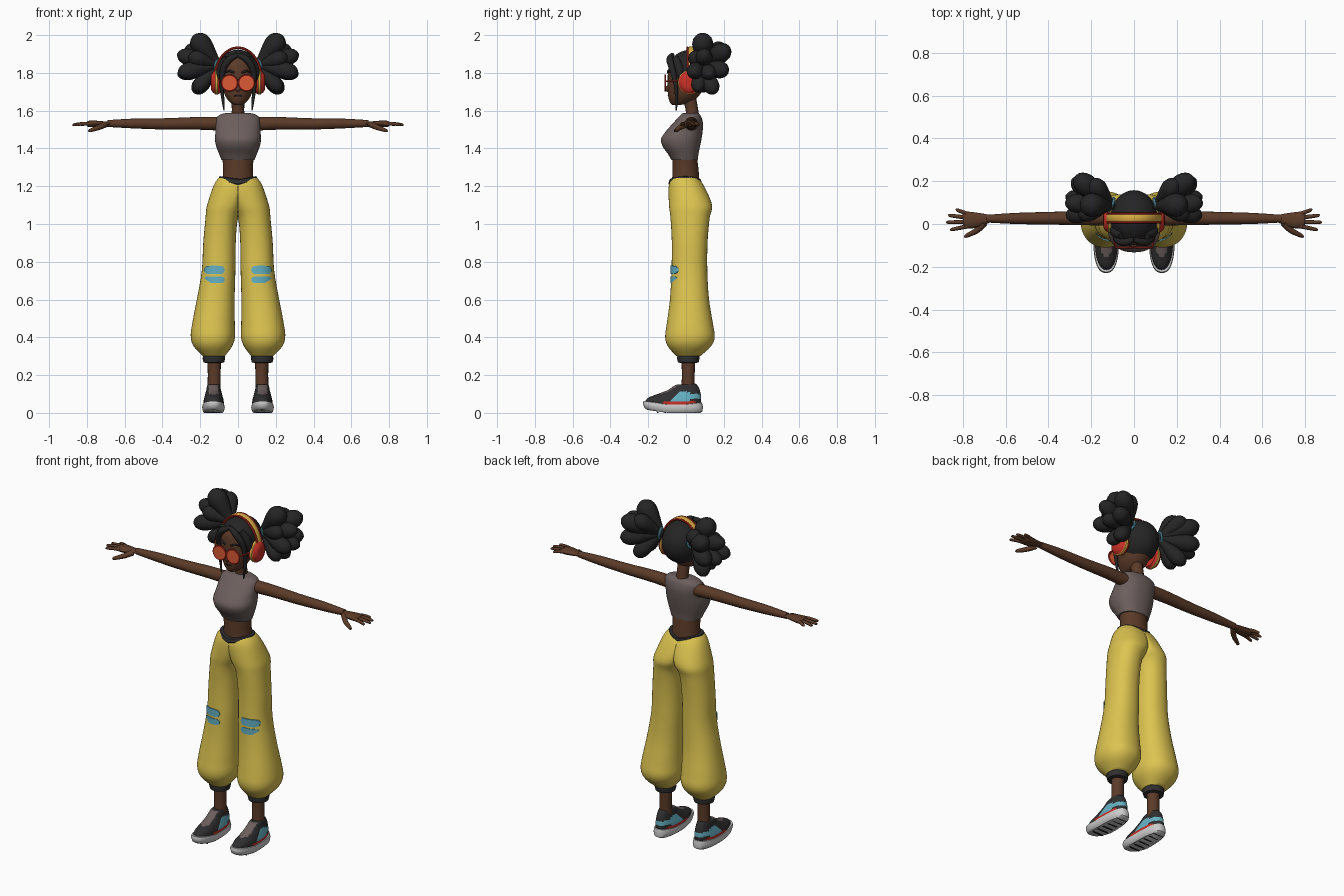
import bpy, bmesh
from math import sin, cos, pi, radians
from mathutils import Vector

if "Cube" in bpy.data.objects:
    bpy.data.objects.remove(bpy.data.objects["Cube"])


def material(name, *rgb):
    m = bpy.data.materials.new(name)
    m.use_nodes = True
    m.diffuse_color = (*rgb, 1)
    m.node_tree.nodes["Principled BSDF"].inputs["Base Color"].default_value = (*rgb, 1)
    return m


SKIN = material("brown skin", .105, .043, .021)
HAIR = material("black hair", .018, .018, .018)
CLOTH = material("taupe cloth", .15, .115, .11)
YELLOW = material("yellow cloth", .72, .55, .08)
BLUE = material("light blue", .13, .44, .55)
RED = material("red", .58, .03, .02)
LENS = material("orange lens", .72, .1, .035)
AMBER = material("amber", .72, .42, .06)
WHITE = material("sole grey", .6, .6, .6)
DARK = material("charcoal", .028, .028, .03)
parts = []


def finish(obj, mats, rule=None, mirror=True):
    # Colour faces by rule and mirror to the other side
    for m in mats:
        obj.data.materials.append(m)
    if rule:
        for p in obj.data.polygons:
            p.material_index = rule(p.center)
    if mirror:
        mod = obj.modifiers.new("Mirror", "MIRROR")
        mod.use_mirror_merge = False
    parts.append(obj)
    return obj


def loft(name, rings, mats, rule=None, mirror=True):
    bm = bmesh.new()
    rows = [[bm.verts.new(p) for p in r] for r in rings]
    n = len(rows[0])
    for a, b in zip(rows, rows[1:]):
        for i in range(n):
            j = (i + 1) % n
            bm.faces.new((a[i], a[j], b[j], b[i]))
    bm.faces.new(rows[0])
    bm.faces.new(rows[-1])
    bmesh.ops.recalc_face_normals(bm, faces=bm.faces)
    me = bpy.data.meshes.new(name)
    bm.to_mesh(me)
    bm.free()
    obj = bpy.data.objects.new(name, me)
    bpy.context.collection.objects.link(obj)
    return finish(obj, mats, rule, mirror)


def spline(rows, n=4):
    # Smooth curve through rows of numbers
    out = []
    for k in range(len(rows) - 1):
        a, b, c, d = (rows[min(max(k + o, 0), len(rows) - 1)] for o in (-1, 0, 1, 2))
        for s in range(n):
            t = s / n
            out.append(tuple(q + .5 * t * (r - p + t * (2*p - 5*q + 4*r - s2 + t * (3*(q - r) + s2 - p)))
                             for p, q, r, s2 in zip(a, b, c, d)))
    return out + [tuple(rows[-1])]


def ring(z, cx, rx, yf, yb, n=40, power=2):
    def curve(v):
        return abs(v) ** (2 / power) * (1 if v > 0 else -1)
    return [Vector((cx + rx * curve(cos(2*pi*i/n)), (yf + yb) / 2 + (yb - yf) / 2 * curve(sin(2*pi*i/n)), z))
            for i in range(n)]


def tube(name, path, radii, mat, ref=(0, 0, 1), flat=1, n=16, mirror=True, smooth=4):
    rows = spline([(*p, r) for p, r in zip(path, radii)], smooth)
    pts = [Vector(r[:3]) for r in rows]
    rings = []
    for k, p in enumerate(pts):
        d = (pts[min(k + 1, len(pts) - 1)] - pts[max(k - 1, 0)]).normalized()
        u = d.cross(Vector(ref)).normalized()
        v = u.cross(d) * flat
        rings.append([p + rows[k][3] * (u * cos(2*pi*i/n) + v * sin(2*pi*i/n)) for i in range(n)])
    return loft(name, rings, [mat], mirror=mirror)


def torus(name, loc, axis, major, minor, mat):
    bpy.ops.mesh.primitive_torus_add(major_radius=major, minor_radius=minor, major_segments=28, minor_segments=8)
    obj = bpy.context.object
    obj.name = name
    m = Vector(axis).to_track_quat("Z", "Y").to_matrix().to_4x4()
    m.translation = loc
    obj.data.transform(m)
    return finish(obj, [mat])


def ball(name, loc, size, mat, mirror=False):
    bpy.ops.mesh.primitive_uv_sphere_add(segments=40, ring_count=28, radius=1)
    obj = bpy.context.object
    obj.name = name
    for v in obj.data.vertices:
        v.co = Vector(loc) + v.co * Vector(size)
    return finish(obj, [mat], mirror=mirror)


# Trousers: one leg with half the hips, mirrored (z, centre, half width, front, back)
leg = spline([(1.23, 0, .097, -.083, .074), (1.19, .02, .108, -.092, .1), (1.1, .062, .102, -.09, .138),
              (1.03, .086, .086, -.082, .125), (.9, .098, .086, -.075, .114), (.75, .103, .089, -.077, .113),
              (.6, .118, .1, -.085, .122), (.47, .13, .113, -.102, .143), (.4, .133, .117, -.11, .152),
              (.35, .133, .1, -.095, .13), (.3, .128, .058, -.05, .075)])
rings = [ring(*r, n=48, power=2.2) for r in leg]
for r in rings:
    for v in r:
        v.x = max(v.x, 0)
        v.z += .2 * v.x * min(1, max(0, (v.z - 1.13) / .1))
loft("trouser_legs", rings, [YELLOW])

# Knee stripes, thin plates following the trouser front
for label, zc, h in (("upper", .757, .02), ("lower", .705, .016)):
    rings = []
    for k in range(17):
        x = .07 + .11 * k / 16
        e = abs(k / 8 - 1)
        half = h * (1 - e ** 6) ** .5 + .002
        t = min(1, abs(x - .106) / .09)
        y = .018 - .099 * (1 - t ** 2.2) ** (1 / 2.2)
        rings.append([Vector((x, y + dy, zc + s * half)) for s, dy in ((-1, 0), (1, 0), (1, .006), (-1, .006))])
    loft("knee_stripe_" + label, rings, [BLUE])

# Waistband and ankle cuffs
rings = [ring(z, 0, rx, yf, yb) for z, rx, yf, yb in ((1.205, .1, -.088, .08), (1.212, .105, -.093, .084),
                                                     (1.232, .1, -.088, .08), (1.235, .09, -.078, .07))]
for r in rings:
    for v in r:
        v.z += .2 * abs(v.x)
loft("waistband", rings, [DARK], mirror=False)
loft("ankle_cuffs", [ring(z, .128, r, .012 - r, .012 + r) for z, r in
                     ((.265, .045), (.268, .055), (.285, .059), (.305, .058), (.312, .045))], [DARK])
tube("ankles", [(.126, .012, .3), (.126, .012, .2), (.127, .01, .1)], [.037, .034, .036], SKIN, ref=(0, 1, 0))


# Shoes
def lift(rings):
    for r in rings:
        for v in r:
            v.z += .15 * max(0, -v.y - .1)
            v.z += .12 * max(0, v.y) * (v.z > .03)
    return rings


def shoe_colour(c):
    if c.z < .062 and -.12 < c.y < .05:
        return 1
    if .058 < c.z < .112 and -.09 + (c.z - .06) < c.y < .02 and abs(c.x - .13) > .02:
        return 2
    if .075 < c.z < .1 and c.y > .02:
        return 2
    return 3 if c.z > .1 and c.y < -.03 and abs(c.x - .13) < .025 else 0


loft("shoe_soles", lift([ring(z, .13, rx, yf, yb, 48, 2.5) for z, rx, yf, yb in
                         ((0, .048, -.205, .075), (.008, .056, -.22, .087), (.03, .06, -.229, .09),
                          (.044, .057, -.224, .084), (.046, .05, -.21, .075))]), [WHITE])
upper = spline([(.04, .054, -.217, .08), (.065, .053, -.2, .08), (.09, .047, -.155, .078),
                (.12, .039, -.098, .07), (.145, .034, -.06, .055), (.15, .028, -.045, .04)], 5)
loft("shoe_uppers", lift([ring(z, .129, rx, yf, yb, 56, 2.3) for z, rx, yf, yb in upper]),
     [DARK, RED, BLUE, CLOTH], shoe_colour)
for k in range(6):
    y = -.15 + .04 * k
    loft("sole_groove", [ring(z, .13, .036, y - .004, y + .004, 12, 4) for z in (0, .004)], [DARK])

# Torso and cropped top (z, half width, front, back)
waist = spline([(1.2, .09, -.075, .072), (1.27, .079, -.072, .068), (1.36, .083, -.07, .058)])
loft("waist", [ring(z, 0, *r) for z, *r in waist], [SKIN], mirror=False)
top = spline([(1.34, .088, -.078, .062), (1.37, .1, -.095, .066), (1.41, .115, -.123, .074),
              (1.45, .122, -.132, .082), (1.49, .119, -.107, .088), (1.53, .118, -.072, .09),
              (1.565, .112, -.04, .082), (1.583, .085, -.022, .07), (1.588, .05, -.01, .06)])
loft("cropped_top", [ring(z, 0, *r, power=2.25) for z, *r in top], [CLOTH], mirror=False)
tube("neck", [(0, .033, 1.55), (0, .032, 1.6), (0, .015, 1.68)], [.04, .033, .036], SKIN, ref=(0, 1, 0), mirror=False)

# Arms and hands
tube("arms", [(.09, .028, 1.53), (.2, .028, 1.533), (.38, .027, 1.53), (.55, .026, 1.532), (.69, .025, 1.532)],
     [.036, .034, .03, .026, .018], SKIN)
tube("palms", [(.67, .025, 1.532), (.71, .022, 1.531), (.755, .018, 1.53), (.79, .02, 1.53), (.8, .02, 1.53)],
     [.017, .028, .038, .037, .025], SKIN, flat=.45)
for label, base, tip in (("index", -.01, (.853, -.026)), ("middle", .01, (.87, .008)),
                         ("ring", .029, (.862, .04)), ("little", .046, (.828, .066))):
    mid = ((.775 + tip[0]) / 2, (base + tip[1]) / 2, 1.531)
    tube(label + "_fingers", [(.775, base, 1.531), mid, (*tip, 1.526), (tip[0] + .004, tip[1], 1.526)],
         [.0105, .0095, .0075, .002], SKIN, n=10)
tube("thumbs", [(.7, .005, 1.528), (.735, -.03, 1.512), (.785, -.056, 1.494), (.789, -.058, 1.493)],
     [.016, .014, .009, .002], SKIN, n=10)

# Head and face (z, half width, front, back)
head = spline([(1.63, .018, -.072, -.03), (1.642, .04, -.084, .02), (1.67, .063, -.093, .06), (1.71, .079, -.097, .09),
               (1.76, .09, -.097, .11), (1.81, .094, -.095, .12), (1.86, .084, -.083, .11), (1.9, .045, -.045, .07)])
loft("head", [ring(z, 0, *r, power=2.15) for z, *r in head], [SKIN], mirror=False)
ball("nose", (0, -.098, 1.716), (.014, .013, .016), SKIN)
ball("lips", (0, -.089, 1.679), (.024, .008, .006), HAIR)
tube("eyebrows", [(.018, -.097, 1.8), (.045, -.092, 1.81), (.068, -.073, 1.802)], [.005, .006, .003], HAIR)

# Glasses
tube("lenses", [(.045, -.113, 1.747), (.045, -.107, 1.747)], [.04, .04], LENS, n=28, smooth=1)
torus("lens_rims", (.045, -.11, 1.747), (0, 1, 0), .041, .0045, RED)
tube("glasses_arms", [(.084, -.108, 1.757), (.096, -.06, 1.757), (.1, 0, 1.757)], [.004] * 3, RED, n=8)

# Hair cap with an opening for the face, edged by front locks
cap = ball("hair_cap", (0, .028, 1.8), (.11, .13, .123), HAIR)
bm = bmesh.new()
bm.from_mesh(cap.data)
gone = []
for f in bm.faces:
    c = f.calc_center_median()
    if c.z < 1.695 or (c.y < -.015 and c.z < 1.885 - 8 * c.x ** 2):
        gone.append(f)
bmesh.ops.delete(bm, geom=gone, context="FACES")
bm.to_mesh(cap.data)
bm.free()
tube("front_locks", [(0, -.072, 1.895), (.045, -.086, 1.872), (.078, -.073, 1.82), (.087, -.055, 1.74),
                     (.08, -.05, 1.66), (.074, -.052, 1.6)], [.012, .018, .017, .011, .008, .003], HAIR, ref=(0, 1, 0), n=10)
tube("temple_hair", [(.06, -.055, 1.88), (.091, -.035, 1.82), (.095, -.018, 1.73)], [.016, .022, .008],
     HAIR, ref=(0, 1, 0))

# Bunches: lobes fanning out from each hair tie
root = Vector((.1, .085, 1.84))
profile = [(0, .3), (.25, .55), (.5, .85), (.7, 1), (.85, .88), (.95, .55), (1, .1)]
for tip, r in (((.235, .09, 2), .056), ((.275, .222, 1.93), .052), ((.322, .1, 1.9), .045), ((.318, .035, 1.8), .045),
               ((.29, .21, 1.81), .048), ((.32, .13, 1.79), .042), ((.23, .06, 1.705), .04), ((.235, .15, 1.695), .044),
               ((.2, .2, 1.95), .045), ((.26, .04, 1.89), .042)):
    tube("hair_bunch_lobe", [root.lerp(Vector(tip), t) for t, _ in profile], [r * s for _, s in profile], HAIR, smooth=2)
torus("hair_ties", (.108, .09, 1.842), (.8, .35, .2), .032, .007, BLUE)

# Headphones
arch = [(.127 * cos(pi * k / 20), .028, 1.755 + .178 * sin(pi * k / 20)) for k in range(21)]
tube("headband", arch, [.007] * 21, AMBER, ref=(0, 1, 0), flat=2.7, mirror=False, smooth=2)
for label, dy in (("front", -.02), ("back", .02)):
    tube("headband_trim_" + label, [(x, y + dy, z) for x, y, z in arch], [.006] * 21, RED,
         ref=(0, 1, 0), n=8, mirror=False, smooth=2)
cup = [(.088, .04), (.092, .052), (.106, .058), (.108, .06), (.12, .06), (.122, .056), (.134, .05), (.142, .036), (.144, .02)]
loft("ear_cups", [[Vector((x, .018 + r * cos(a * pi / 16), 1.75 + r * 1.08 * sin(a * pi / 16))) for a in range(32)]
                  for x, r in cup], [RED, AMBER], lambda c: int(.1065 < c.x < .1215))

# Smooth shading with sharp edges kept
bpy.ops.object.select_all(action="DESELECT")
for o in parts:
    o.select_set(True)
bpy.context.view_layer.objects.active = parts[0]
bpy.ops.object.shade_smooth_by_angle(angle=radians(42))
